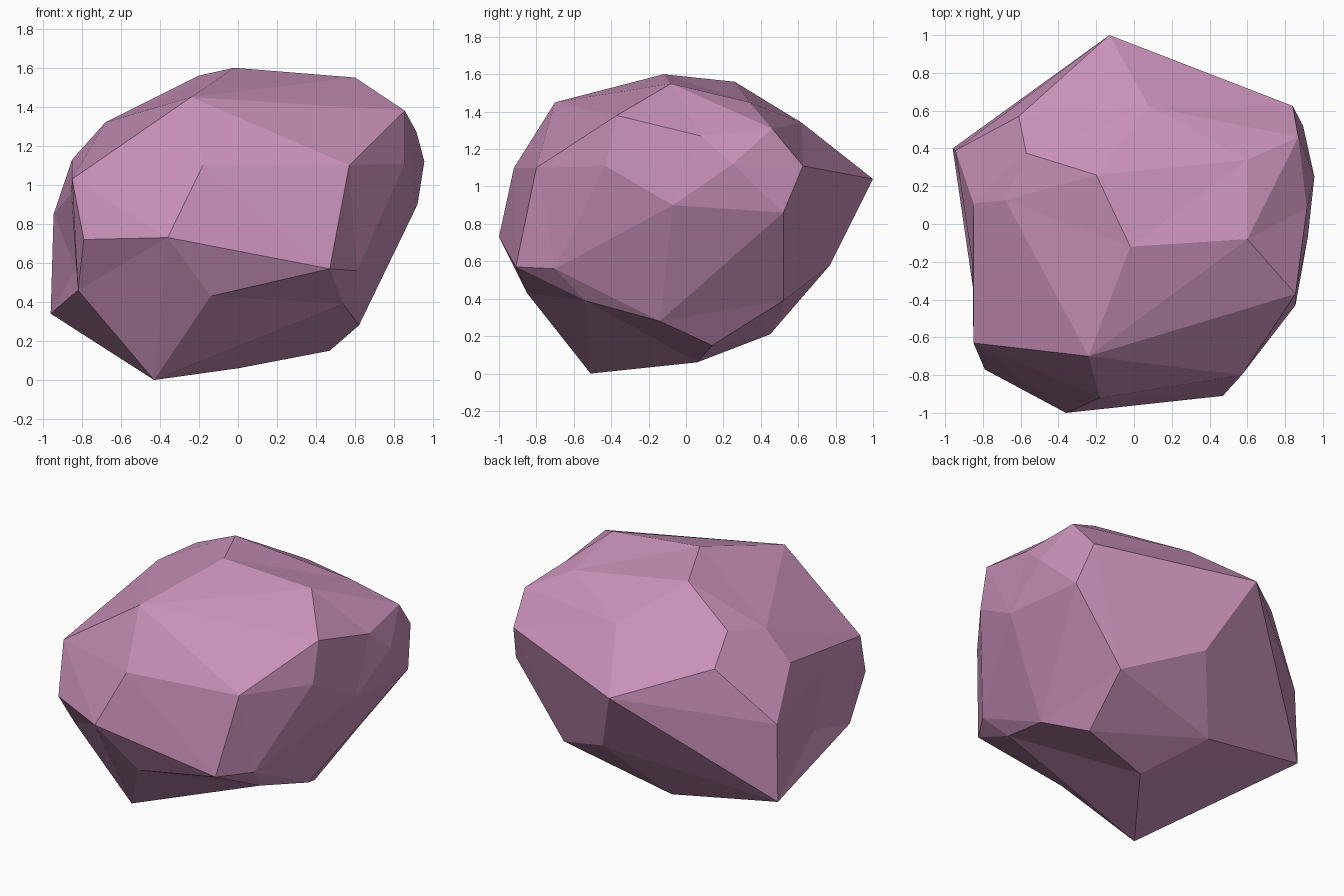
import bpy, bmesh
from mathutils import Vector

if "Cube" in bpy.data.objects:
    bpy.data.objects.remove(bpy.data.objects["Cube"])

# Corner points of the boulder, grouped by region
CROWN = [(-.02, -.12, 1.6), (-.2, .26, 1.56), (.6, -.08, 1.55), (.6, .34, 1.45),
         (-.24, -.7, 1.45), (.855, -.37, 1.38), (.08, .62, 1.34), (-.68, .125, 1.32),
         (-.57, .375, 1.37)]
RIGHT = [(.915, .08, 1.27), (.87, .46, 1.31), (.84, .625, 1.11), (.955, .25, 1.12),
         (.855, -.43, 1.11), (.92, -.07, .9), (.895, .52, .86)]
FRONT = [(.57, -.8, 1.1), (.47, -.91, .57), (.61, -.7, .56), (-.18, -.92, 1.1),
         (-.36, -1, .73), (-.79, -.77, .72), (-.85, -.63, 1.03), (-.14, -.85, .43)]
LEFT = [(-.82, -.56, .46), (-.96, .4, .34), (-.945, .39, .85), (-.85, .11, 1.13),
        (-.855, -.21, .955), (-.83, -.17, .57)]
BACK = [(-.13, 1, 1.04), (-.61, .57, 1.2), (.08, .77, .58), (.54, .52, .39)]
BASE = [(.54, -.54, .39), (.62, -.14, .28), (.47, .14, .15), (0, .06, .06),
        (-.43, -.51, 0), (-.21, .45, .21)]

# Skin the points while they are eased onto a rounder shape, so that the
# dents stay on the surface, then move every corner to its true place
centre = Vector((0, 0, .8))
points = [Vector(p) for p in CROWN + RIGHT + FRONT + LEFT + BACK + BASE]
bm = bmesh.new()
corners = []
for p in points:
    d = p - centre
    corners.append(bm.verts.new(d / d.length ** .6))
bmesh.ops.convex_hull(bm, input=corners)
for v, p in zip(corners, points):
    if v.is_valid:
        v.co = p
bmesh.ops.delete(bm, geom=[v for v in bm.verts if not v.link_faces], context='VERTS')
bmesh.ops.recalc_face_normals(bm, faces=bm.faces[:])

mesh = bpy.data.meshes.new("boulder")
bm.to_mesh(mesh)
bm.free()

# Single flat-shaded pink stone colour
stone = bpy.data.materials.new("dusty pink stone")
stone.diffuse_color = (.58, .28, .48, 1)
stone.use_nodes = True
stone.node_tree.nodes["Principled BSDF"].inputs["Base Color"].default_value = stone.diffuse_color
mesh.materials.append(stone)
boulder = bpy.data.objects.new("boulder", mesh)
bpy.context.collection.objects.link(boulder)
